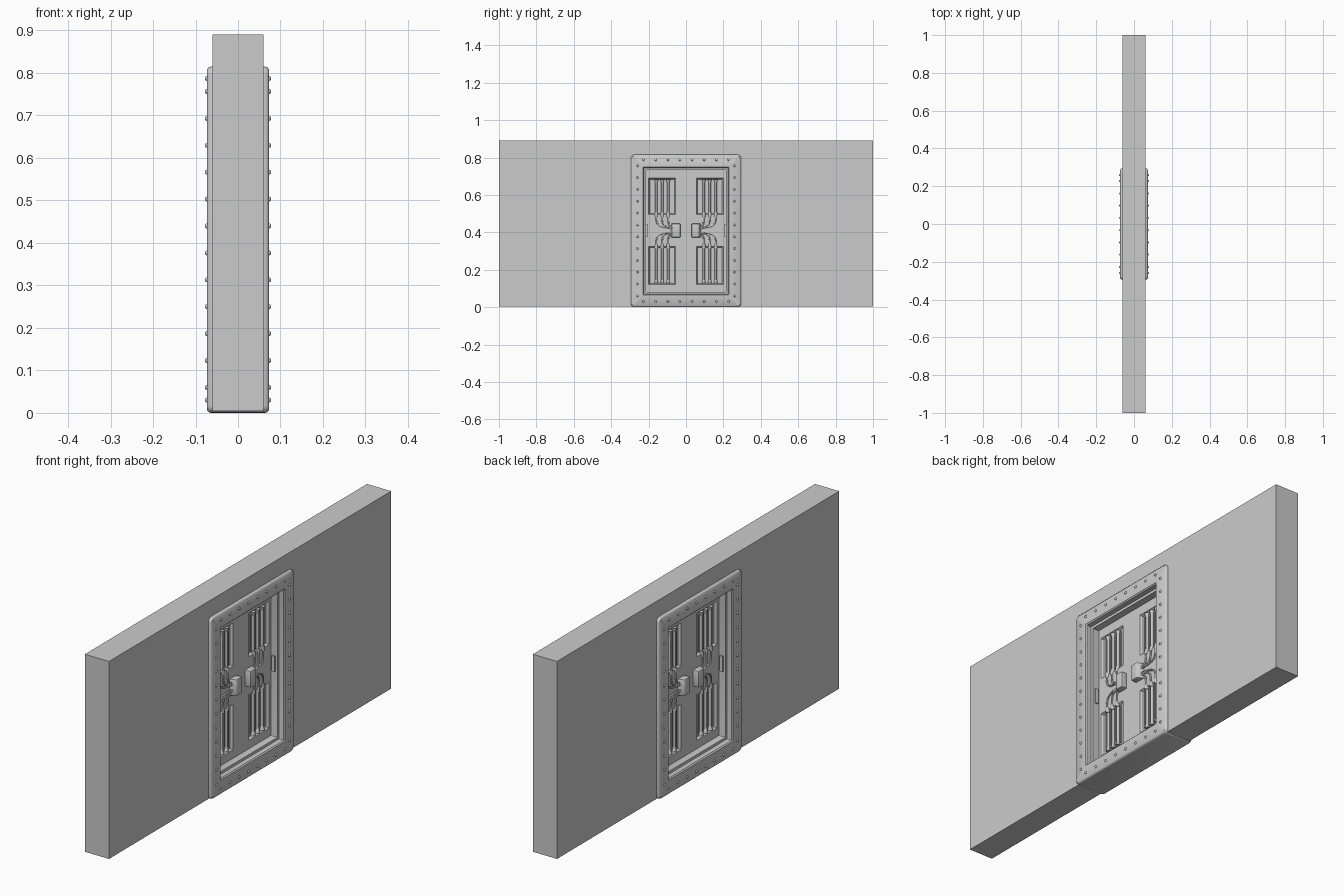
import bpy, bmesh, math
from mathutils import Matrix, Vector

if "Cube" in bpy.data.objects:
    bpy.data.objects.remove(bpy.data.objects["Cube"])

ZC, HY, HZ = 0.4075, 0.295, 0.4075      # frame centre height and half sizes
FACE = 0.014                            # x of the door face


def finish(bm, name, mirror=(True, True), smooth=True, recalc=True):
    """Make an object; mirror across x (both faces) and y (both leaves)."""
    if recalc:
        bmesh.ops.recalc_face_normals(bm, faces=bm.faces)
    me = bpy.data.meshes.new(name)
    bm.to_mesh(me)
    bm.free()
    ob = bpy.data.objects.new(name, me)
    bpy.context.collection.objects.link(ob)
    return setup(ob, mirror, smooth)


def setup(ob, mirror, smooth):
    bpy.ops.object.select_all(action='DESELECT')
    ob.select_set(True)
    bpy.context.view_layer.objects.active = ob
    if smooth:
        bpy.ops.object.shade_smooth_by_angle(angle=math.radians(35))
    if any(mirror):
        m = ob.modifiers.new("mirror", 'MIRROR')
        m.use_axis = (mirror[0], mirror[1], False)
    return ob


def box(bm, lo, hi):
    lo, hi = Vector(lo), Vector(hi)
    mat = Matrix.Translation((lo + hi) / 2) @ Matrix.Diagonal((*(hi - lo), 1))
    return bmesh.ops.create_cube(bm, size=1, matrix=mat)['verts']


def rod(bm, y, z0, z1, r, x, r2=None):
    bmesh.ops.create_cone(bm, cap_ends=True, segments=12, radius1=r, radius2=r2 or r,
                          depth=z1 - z0, matrix=Matrix.Translation((x, y, (z0 + z1) / 2)))


def ring(bm, inset, x, seg=4):
    """Rounded rectangle loop facing x."""
    r = max(0.018 - inset, 0.002)
    a, b = HY - inset - r, HZ - inset - r
    loop = []
    for i, (sy, sz) in enumerate([(1, 1), (-1, 1), (-1, -1), (1, -1)]):
        for k in range(seg + 1):
            t = math.pi / 2 * (i + k / seg)
            loop.append(bm.verts.new((x, sy * a + r * math.cos(t), ZC + sz * b + r * math.sin(t))))
    return loop


# wall with the doorway cut through
bm = bmesh.new()
box(bm, (-0.06, -1, 0.004), (0.06, 1, 0.89))
wall = finish(bm, "wall", (False, False), False)
bm = bmesh.new()
box(bm, (-0.2, -0.25, 0.045), (0.2, 0.25, 0.77))
cutter = finish(bm, "doorway_cutter", (False, False), False)
cutter.hide_render = True
cutter.display_type = 'WIRE'
cut = wall.modifiers.new("doorway", 'BOOLEAN')
cut.operation, cut.object, cut.solver = 'DIFFERENCE', cutter, 'EXACT'
bpy.context.view_layer.objects.active = wall
bpy.ops.object.modifier_apply(modifier="doorway")
bpy.data.objects.remove(cutter)

# door frame: stepped profile lofted around the doorway
bm = bmesh.new()
profile = [(0, 0), (0, 0.064), (0.002, 0.0695), (0.007, 0.073), (0.065, 0.073),
           (0.070, 0.068), (0.070, 0.046), (0.082, 0.046), (0.082, 0)]
loops = [ring(bm, *p) for p in profile]
for A, B in zip(loops, loops[1:]):
    for i in range(len(A)):
        j = (i + 1) % len(A)
        bm.faces.new((A[i], A[j], B[j], B[i]))
bmesh.ops.recalc_face_normals(bm, faces=bm.faces)
bm.faces.ensure_lookup_table()
if bm.faces[2].normal.z < 0 and bm.faces[2].calc_center_median().z > ZC:
    bmesh.ops.reverse_faces(bm, faces=bm.faces)
finish(bm, "door_frame", (True, False), recalc=False)

# rivets around the frame
bm = bmesh.new()
spots = [(0.26, 0.06 + 0.0633 * i) for i in range(12)]
spots += [(0.0325 + 0.065 * i, z) for i in range(4) for z in (0.03, 0.787)]
for y, z in spots:
    bmesh.ops.create_uvsphere(bm, u_segments=10, v_segments=6, radius=0.006,
                              matrix=Matrix.Translation((0.0725, y, z)))
finish(bm, "frame_rivets")

# door leaf: face grid with two sunken bays
bm = bmesh.new()
ys, zs = [0, 0.056, 0.2, 0.214], [0.081, 0.12, 0.325, 0.495, 0.69, 0.734]
grid = [[bm.verts.new((FACE, y, z)) for z in zs] for y in ys]
bays = []
for i in range(3):
    for j in range(5):
        f = bm.faces.new((grid[i][j], grid[i + 1][j], grid[i + 1][j + 1], grid[i][j + 1]))
        if i == 1 and j in (1, 3):
            bays.append(f)
bm.normal_update()
bmesh.ops.inset_individual(bm, faces=bays, thickness=0.009, depth=-0.011)
finish(bm, "door_leaf", smooth=False, recalc=False)

# locking rods with collars and flared feet inside the bays
bm = bmesh.new()
for y in (0.095, 0.127, 0.159):
    for z0, z1, s in ((0.128, 0.325, -1), (0.495, 0.682, 1)):
        rod(bm, y, z0, z1, 0.006, 0.008)
        zin = z0 if s > 0 else z1
        rod(bm, y, zin - 0.012, zin + 0.012, 0.009, 0.010)
        far = (z1 - 0.018, z1) if s > 0 else (z0, z0 + 0.018)
        rod(bm, y, *far, *((0.006, 0.008, 0.011) if s > 0 else (0.011, 0.008, 0.006)))
finish(bm, "locking_rods")

# narrow ribs between the rods
bm = bmesh.new()
for y in (0.079, 0.111, 0.143, 0.175):
    for z0, z1 in ((0.135, 0.312), (0.508, 0.675)):
        box(bm, (0.002, y - 0.003, z0), (0.008, y + 0.003, z1))
finish(bm, "bay_ribs", smooth=False)

# cables bending from the rods into the pull handle
cu = bpy.data.curves.new("cables", 'CURVE')
cu.dimensions, cu.bevel_depth, cu.bevel_resolution, cu.resolution_u = '3D', 0.0045, 1, 8
for k, y in enumerate((0.095, 0.127, 0.159)):
    for s, zend in ((1, 0.49), (-1, 0.33)):
        zin = 0.41 + s * (0.012 + 0.007 * (2 - k) / 2)
        sp = cu.splines.new('BEZIER')
        sp.bezier_points.add(1)
        p, q = sp.bezier_points
        p.co, q.co = (FACE + 0.008, 0.06, zin), (FACE, y, zend)
        p.handle_left, p.handle_right = (FACE + 0.008, 0.04, zin), (FACE + 0.004, y, zin)
        q.handle_left, q.handle_right = (FACE, y, zend - s * 0.05), (FACE, y, zend + s * 0.02)
cables = bpy.data.objects.new("cables", cu)
bpy.context.collection.objects.link(cables)
bpy.ops.object.select_all(action='DESELECT')
cables.select_set(True)
bpy.context.view_layer.objects.active = cables
bpy.ops.object.convert(target='MESH')
setup(bpy.context.view_layer.objects.active, (True, True), True)

# pull handle on each leaf: tapered, bevelled block
bm = bmesh.new()
for v in box(bm, (FACE - 0.002, 0.03, 0.373), (FACE + 0.028, 0.082, 0.447)):
    if v.co.x > FACE and v.co.y > 0.05:
        v.co.y -= 0.014
bmesh.ops.bevel(bm, geom=bm.edges[:], offset=0.004, segments=2, affect='EDGES', profile=0.5)
finish(bm, "pull_handle")

# latch plate on each jamb
bm = bmesh.new()
box(bm, (0.022, 0.207, 0.375), (0.036, 0.2135, 0.445))
finish(bm, "latch_plate", smooth=False)
